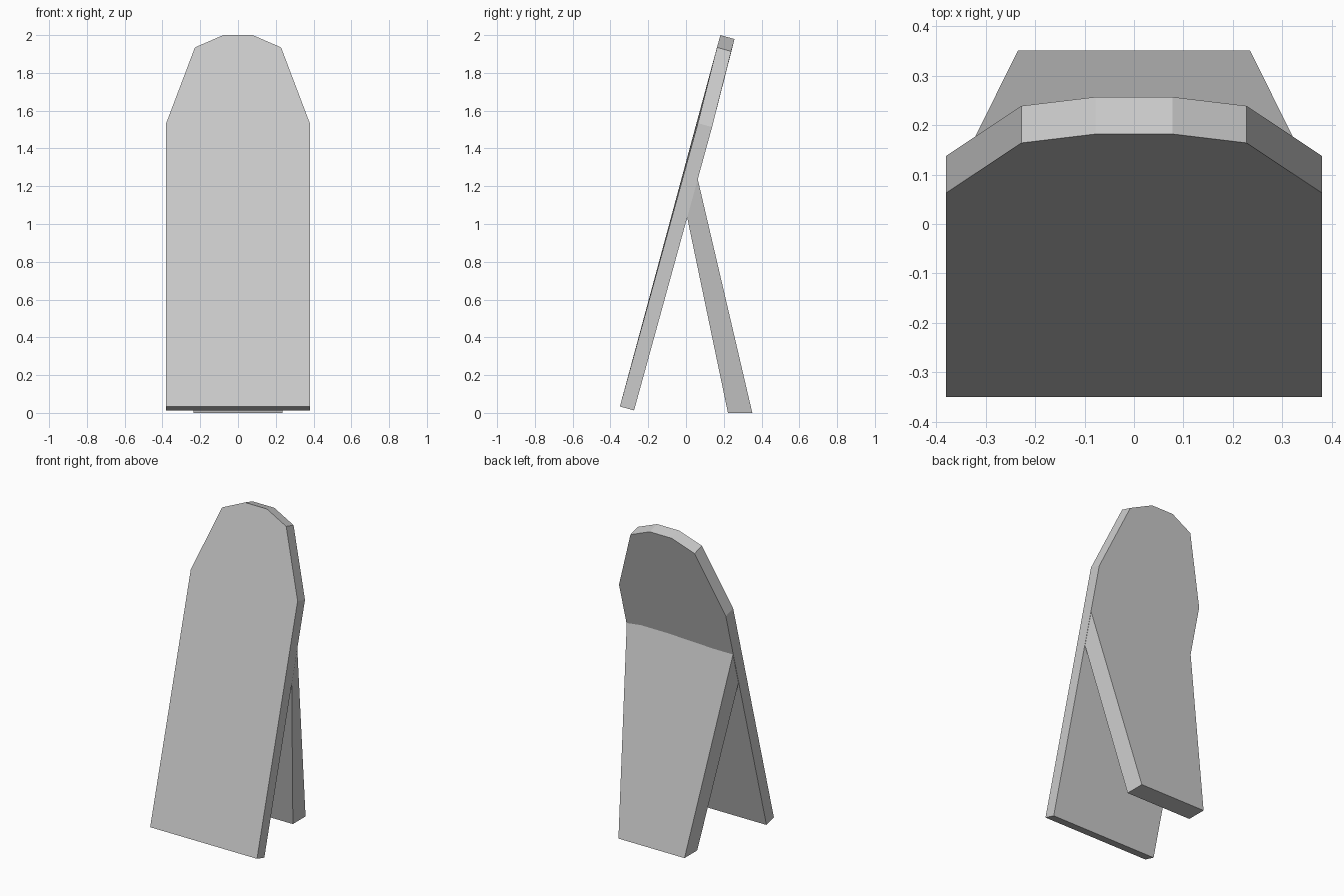
import bpy

if "Cube" in bpy.data.objects:
    bpy.data.objects.remove(bpy.data.objects["Cube"])


def loft(name, front, back, cap_back=True):
    """Join two matching vertex loops into a solid slab."""
    n = len(front)
    faces = [tuple(range(n))]
    if cap_back:
        faces.append(tuple(range(2 * n - 1, n - 1, -1)))
    for i in range(n):
        j = (i + 1) % n
        faces.append((i, n + i, n + j, j))
    mesh = bpy.data.meshes.new(name)
    mesh.from_pydata(front + back, [], faces)
    mesh.update()
    obj = bpy.data.objects.new(name, mesh)
    bpy.context.collection.objects.link(obj)
    return obj


def mirrored(half):
    """Complete a right-hand outline (bottom to top) with its left side."""
    return half + [(-x, y, z) for x, y, z in reversed(half)]


# Leaning front panel with a faceted, rounded top
panel_front = mirrored([(0.38, -0.35, 0.034), (0.38, 0.063, 1.534),
                        (0.228, 0.164, 1.935), (0.078, 0.182, 2.0)])
panel_back = [(x, y + 0.075, z - 0.021) for x, y, z in panel_front]
loft("front_panel", panel_front, panel_back)

# Tapered rear leg, its mitred top lying against the panel's back
leg_bottom = [(-0.235, 0.222, 0), (-0.235, 0.351, 0),
              (0.235, 0.351, 0), (0.235, 0.222, 0)]
leg_top = [(-0.38, 0.003, 1.05), (-0.38, 0.058, 1.255),
           (0.38, 0.058, 1.255), (0.38, 0.003, 1.05)]
loft("rear_leg", leg_bottom, leg_top, cap_back=False)
